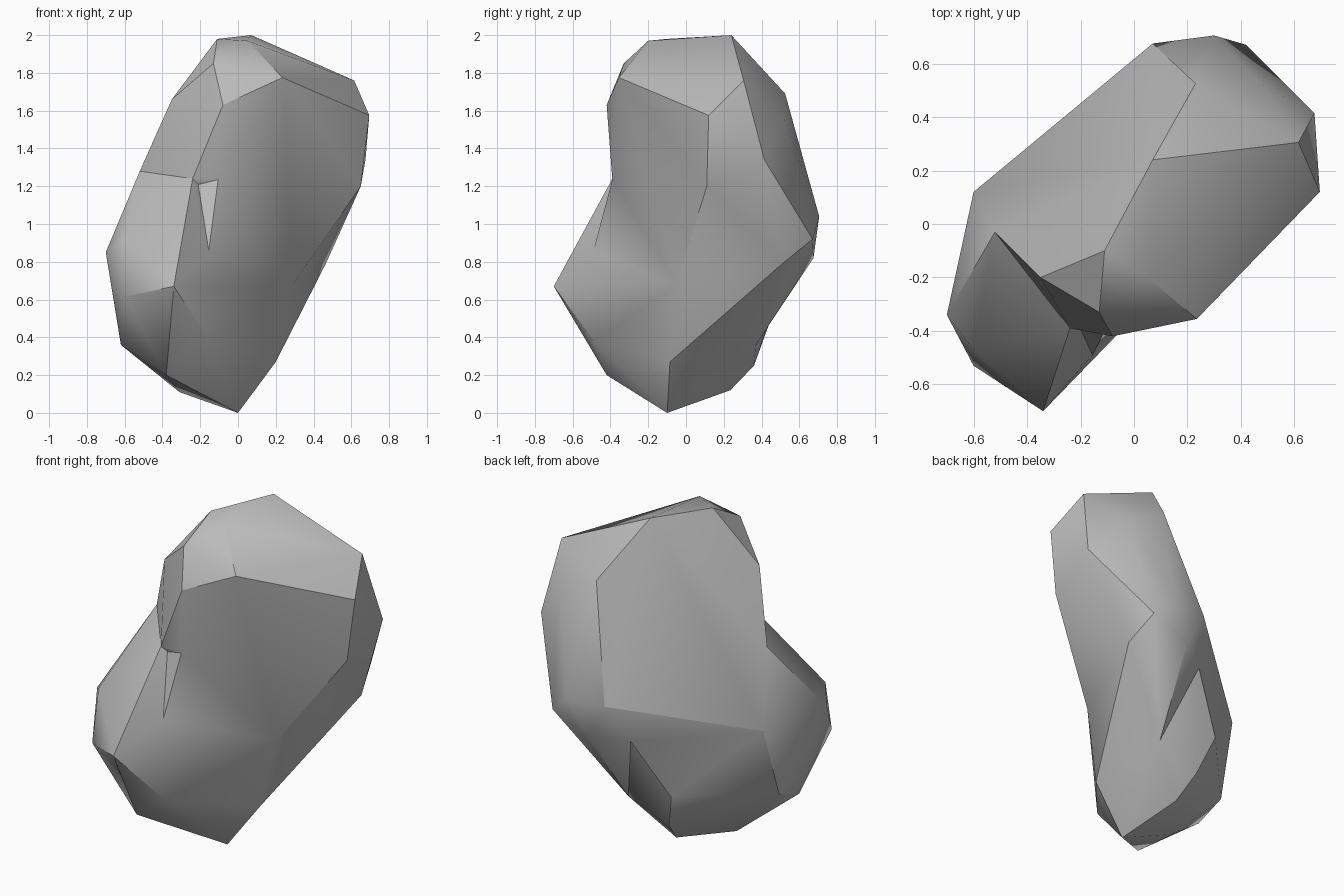
import bpy, bmesh, math

if "Cube" in bpy.data.objects:
    bpy.data.objects.remove(bpy.data.objects["Cube"])

stone = bpy.data.materials.new("stone_grey")
stone.diffuse_color = (0.5, 0.5, 0.5, 1)
stone.use_nodes = True
stone.node_tree.nodes["Principled BSDF"].inputs["Base Color"].default_value = stone.diffuse_color


def hull(name, points):
    """Faceted boulder chunk wrapped around its corner points."""
    bm = bmesh.new()
    for p in points:
        bm.verts.new(p)
    res = bmesh.ops.convex_hull(bm, input=bm.verts[:])
    loose = {g for g in res["geom_interior"] + res["geom_unused"]
             if isinstance(g, bmesh.types.BMVert)}
    bmesh.ops.delete(bm, geom=list(loose), context='VERTS')
    bmesh.ops.recalc_face_normals(bm, faces=bm.faces[:])
    me = bpy.data.meshes.new(name)
    bm.to_mesh(me)
    bm.free()
    me.materials.append(stone)
    ob = bpy.data.objects.new(name, me)
    bpy.context.collection.objects.link(ob)
    return ob


# Corners shared between chunks
dent, cleft = (0.29, -0.05, 0.68), (0.125, 0.37, 0.36)
hip, hip_back, ankle = (0.465, 0.51, 0.79), (0.185, 0.675, 0.82), (0.20, -0.085, 0.27)
shoulder, notch, spur = (-0.35, -0.20, 1.66), (-0.105, -0.39, 1.235), (-0.155, -0.49, 0.86)
waist = [(-0.24, -0.39, 1.24), (-0.52, -0.03, 1.28), (-0.60, 0.12, 0.85),
         (-0.01, 0.54, 0.79), cleft, dent]

# Tall main slab: crown, right flank, back
crown = [(0.05, -0.20, 1.97), (-0.11, -0.10, 1.98), (0.07, 0.24, 2.0),
         (0.615, 0.305, 1.76), (0.695, 0.12, 1.575), (0.235, -0.355, 1.775),
         (-0.08, -0.42, 1.63), (-0.13, -0.33, 1.85), shoulder,
         (0.23, 0.525, 1.69), (0.48, 0.52, 1.55)]
flank = [(0.675, 0.415, 1.34), (0.65, 0.11, 1.20), hip, (0.42, 0.67, 0.92),
         (0.30, 0.705, 1.04), hip_back, (0.07, 0.675, 1.03), notch]
rock = hull("rock", crown + flank + waist)

# Low lobe bulging forward on the left, and the foot
lobe_points = [(-0.34, -0.70, 0.67), (-0.60, -0.53, 0.615), (-0.60, -0.47, 0.92),
               (-0.70, -0.34, 0.85), (-0.38, -0.42, 0.20), (-0.62, -0.19, 0.36),
               (-0.62, 0.0, 0.43), (-0.15, -0.49, 0.38), spur]
foot = [(0.0, -0.10, 0.0), (-0.31, -0.04, 0.11), (-0.10, 0.235, 0.12),
        (-0.14, 0.36, 0.25), (-0.21, 0.44, 0.47), ankle]
lobe = hull("lobe", lobe_points + foot + waist)

# Shard in the front cleft, and the wedge under the right flank
shard = hull("shard", [shoulder, notch, spur, dent, (-0.08, -0.1, 1.0)])
wedge = hull("wedge", [hip, hip_back, cleft, ankle, dent, (0.0, 0.1, 0.7)])

# Fuse the chunks
bpy.context.view_layer.objects.active = rock
rock.select_set(True)
for part in (lobe, shard, wedge):
    mod = rock.modifiers.new("fuse", 'BOOLEAN')
    mod.operation = 'UNION'
    mod.solver = 'EXACT'
    mod.object = part
    bpy.ops.object.modifier_apply(modifier=mod.name)
    bpy.data.objects.remove(part)

bm = bmesh.new()
bm.from_mesh(rock.data)
bmesh.ops.remove_doubles(bm, verts=bm.verts[:], dist=0.004)
bmesh.ops.triangulate(bm, faces=bm.faces[:])
bm.to_mesh(rock.data)
bm.free()

# Soft facets with crisp ridges
bpy.ops.object.shade_smooth_by_angle(angle=math.radians(30))
